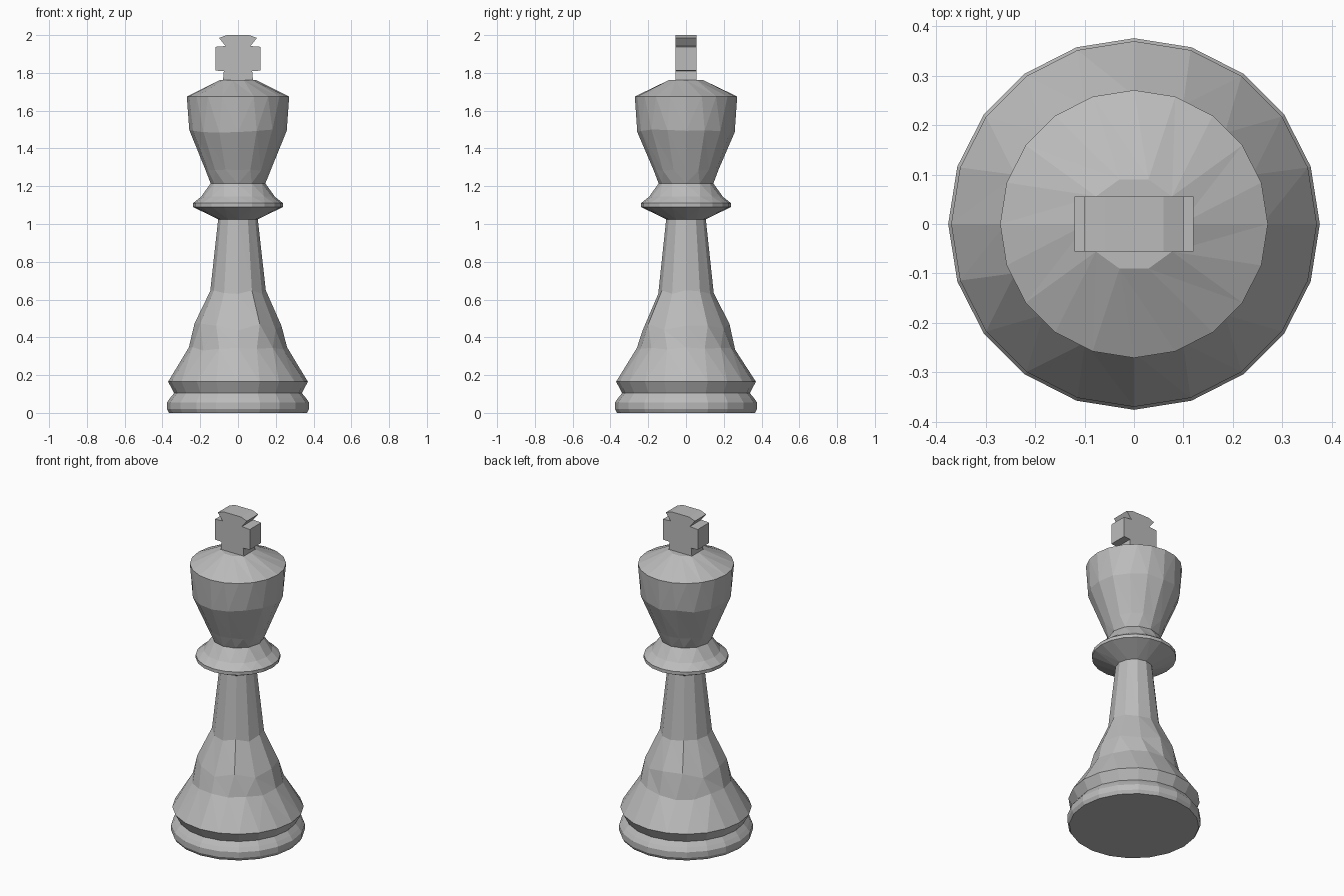
import bpy, bmesh, math, random
from mathutils import Vector

random.seed(4)
cube = bpy.data.objects.get("Cube")
if cube:
    bpy.data.objects.remove(cube, do_unlink=True)

# One matte grey for the whole piece
grey = bpy.data.materials.new("stone_grey")
grey.use_nodes = True
COLOUR = (0.5, 0.5, 0.5, 1)
grey.diffuse_color = COLOUR
grey.node_tree.nodes["Principled BSDF"].inputs["Base Color"].default_value = COLOUR


def finish(name, bm):
    bmesh.ops.recalc_face_normals(bm, faces=bm.faces)
    mesh = bpy.data.meshes.new(name)
    bm.to_mesh(mesh)
    bm.free()
    mesh.materials.append(grey)
    obj = bpy.data.objects.new(name, mesh)
    bpy.context.scene.collection.objects.link(obj)
    return obj


def zip_rings(bm, a, b):
    """Join two closed rings, whose side counts may differ, with triangles."""
    i = j = 0
    while i < len(a) or j < len(b):
        va, vb = a[i % len(a)], b[j % len(b)]
        if j >= len(b) or (i < len(a) and (i + 1) / len(a) <= (j + 1) / len(b)):
            i += 1
            bm.faces.new((va, a[i % len(a)], vb))
        else:
            j += 1
            bm.faces.new((va, b[j % len(b)], vb))


def turned(name, rings, cap_bottom=False, cap_top=False):
    """Faceted turning from rings of (radius, height, sides, unevenness)."""
    bm = bmesh.new()
    loops = []
    for radius, z, sides, rough in rings:
        loop = []
        for k in range(sides):
            a = math.tau * k / sides
            lift = random.uniform(-rough, rough)
            loop.append(bm.verts.new((radius * math.cos(a), radius * math.sin(a), z + lift)))
        loops.append(loop)
    for low, high in zip(loops, loops[1:]):
        zip_rings(bm, low, high)
    if cap_bottom:
        bm.faces.new(loops[0])
    if cap_top:
        bm.faces.new(loops[-1])
    return finish(name, bm)


# Foot disc with its groove
turned("foot", [(0.365, 0, 20, 0), (0.376, 0.02, 20, 0), (0.376, 0.055, 20, 0),
                (0.36, 0.078, 20, 0), (0.338, 0.105, 20, 0), (0.37, 0.165, 20, 0)],
       cap_bottom=True)

# Flared skirt and slender stem
turned("stem", [(0.37, 0.165, 20, 0), (0.26, 0.335, 16, 0.015), (0.23, 0.455, 12, 0.02),
                (0.147, 0.64, 12, 0.01), (0.105, 1.025, 12, 0)])

# Collar
turned("collar", [(0.105, 1.025, 12, 0), (0.238, 1.09, 20, 0), (0.238, 1.11, 20, 0),
                  (0.195, 1.145, 16, 0), (0.145, 1.215, 12, 0)])

# Goblet-shaped head with a conical top
turned("head", [(0.145, 1.215, 12, 0), (0.172, 1.285, 16, 0.003), (0.258, 1.49, 16, 0.01),
                (0.271, 1.675, 20, 0), (0.095, 1.762, 10, 0)], cap_top=True)

# Cross: half outline mirrored, then given thickness
half = [(0.08, 1.755), (0.075, 1.81), (0.12, 1.812), (0.12, 1.938),
        (0.066, 1.942), (0.1, 1.985), (0.06, 2.0)]
outline = half + [(-x, z) for x, z in reversed(half)]
bm = bmesh.new()
face = bm.faces.new([bm.verts.new((x, -0.056, z)) for x, z in outline])
grown = bmesh.ops.extrude_face_region(bm, geom=[face])["geom"]
bmesh.ops.translate(bm, vec=Vector((0, 0.112, 0)),
                    verts=[v for v in grown if isinstance(v, bmesh.types.BMVert)])
finish("cross", bm)
